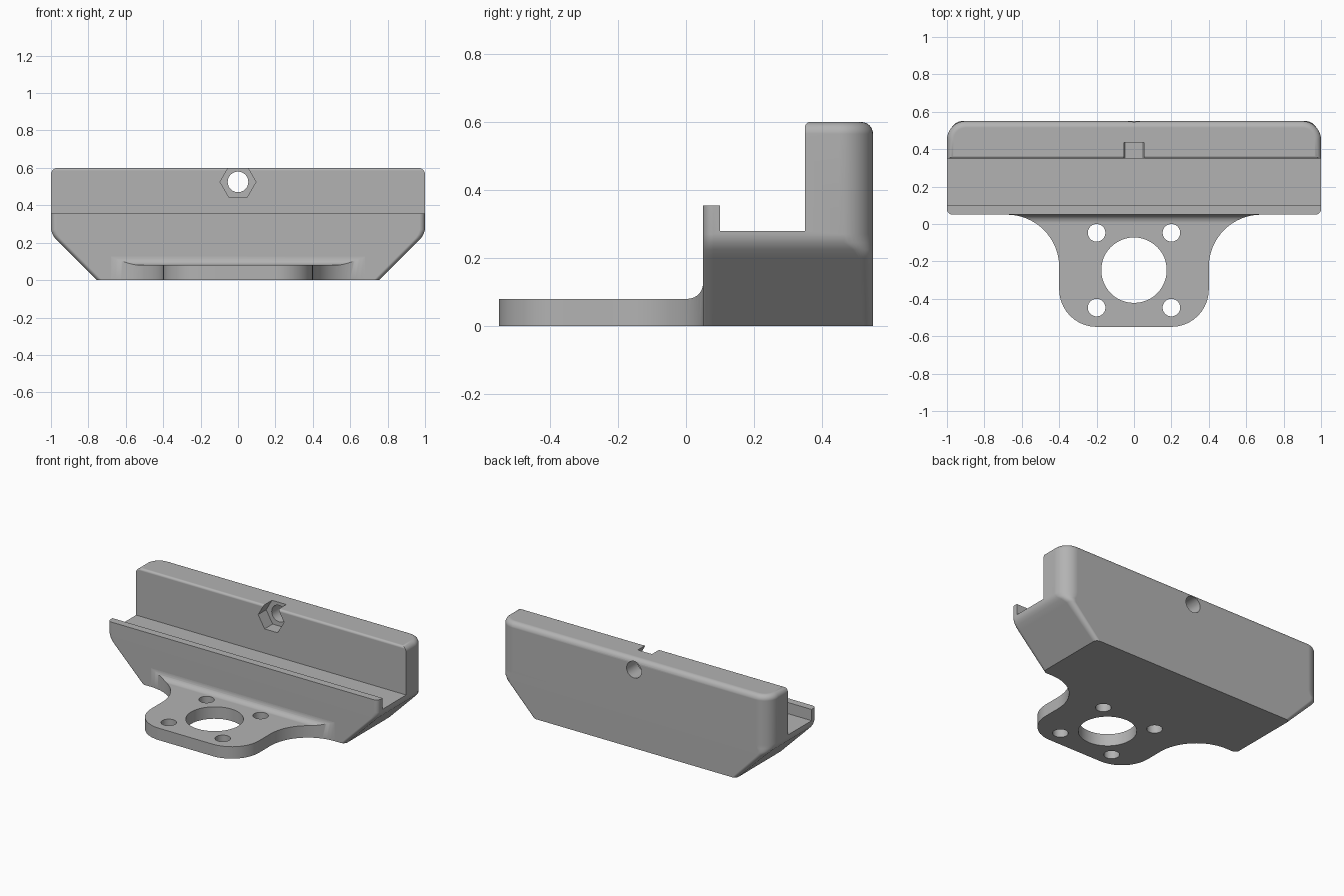
import bpy
import bmesh
from math import sin, cos, pi, radians

if "Cube" in bpy.data.objects:
    bpy.data.objects.remove(bpy.data.objects["Cube"])

grey = bpy.data.materials.new("plain grey")
grey.use_nodes = True
grey.diffuse_color = (0.45, 0.45, 0.45, 1)
grey.node_tree.nodes["Principled BSDF"].inputs["Base Color"].default_value = grey.diffuse_color


def arc(cx, cy, r, start, end, steps=10):
    """Points on an arc, angles in degrees."""
    angles = [radians(start + (end - start) * i / steps) for i in range(steps + 1)]
    return [(cx + r * cos(a), cy + r * sin(a)) for a in angles]


def loft(name, rings):
    """Closed solid through rings of equal point count."""
    bm = bmesh.new()
    loops = [[bm.verts.new(p) for p in ring] for ring in rings]
    n = len(loops[0])
    for low, high in zip(loops, loops[1:]):
        for i in range(n):
            j = (i + 1) % n
            bm.faces.new((low[i], low[j], high[j], high[i]))
    bm.faces.new(loops[0][::-1])
    bm.faces.new(loops[-1])
    bmesh.ops.recalc_face_normals(bm, faces=bm.faces)
    mesh = bpy.data.meshes.new(name)
    bm.to_mesh(mesh)
    bm.free()
    mesh.materials.append(grey)
    obj = bpy.data.objects.new(name, mesh)
    bpy.context.collection.objects.link(obj)
    return obj


def prism(name, points, axis, start, end):
    """Extrude a 2D profile along x, y or z."""
    place = {"x": lambda a, b, t: (t, a, b),
             "y": lambda a, b, t: (a, t, b),
             "z": lambda a, b, t: (a, b, t)}[axis]
    return loft(name, [[place(a, b, t) for a, b in points] for t in (start, end)])


def cut(obj, cutters):
    bpy.context.view_layer.objects.active = obj
    for cutter in cutters:
        mod = obj.modifiers.new("cut", "BOOLEAN")
        mod.operation = "DIFFERENCE"
        mod.solver = "EXACT"
        mod.object = cutter
        bpy.ops.object.modifier_apply(modifier=mod.name)
        bpy.data.objects.remove(cutter)


def finish(obj):
    bpy.ops.object.select_all(action="DESELECT")
    obj.select_set(True)
    bpy.context.view_layer.objects.active = obj
    bpy.ops.object.shade_smooth_by_angle(angle=radians(30))
    mod = obj.modifiers.new("even shading", "WEIGHTED_NORMAL")
    mod.keep_sharp = True


# Clamp body: rounded plan outlines stacked upward, flaring out over the chamfer
FRONT, BACK = 0.05, 0.55


def plan(z, w, rb, inset=0.0):
    w, rb, back, rf = w - inset, rb - inset, BACK - inset, 0.03
    pts = (arc(w - rb, back - rb, rb, 0, 90) + arc(rb - w, back - rb, rb, 90, 180)
           + arc(rf - w, FRONT + rf, rf, 180, 270) + arc(w - rf, FRONT + rf, rf, 270, 360))
    return [(x, y, z) for x, y in pts]


levels = [(0, 0.755, 0.03), (0.2, 0.955, 0.04), (0.225, 0.979, 0.06),
          (0.245, 0.992, 0.085), (0.27, 1, 0.1)]
rings = [plan(*level) for level in levels]
ROUND = 0.035
for c, s in arc(0, 0, ROUND, 0, 90, 6):
    rings.append(plan(0.6 - ROUND + s, 1, 0.1, ROUND - c))
body = loft("clamp_body", rings)

# Open channel between front lip and rear wall, easing the wall's top edge
channel = [(0, 0.355), (0.1, 0.355), (0.1, 0.28), (0.35, 0.28)]
channel += arc(0.365, 0.585, 0.015, 180, 90, 5) + [(0.365, 0.7), (0, 0.7)]
cut(body, [
    prism("channel_cutter", channel, "x", -1.2, 1.2),
    prism("nut_pocket_cutter", arc(0, 0.525, 0.096, 0, 300, 5), "y", 0.2, 0.435),
    prism("bolt_hole_cutter", arc(0, 0.525, 0.055, 0, 350, 35), "y", 0.2, 0.7),
])
finish(body)

# Mounting flange: rounded outer corners, sweeping into the body
right = arc(0.2, -0.35, 0.2, -90, 0) + arc(0.68, -0.23, 0.28, 180, 90, 16)
outline = right + [(-x, y) for x, y in reversed(right)]
flange = prism("mounting_flange", outline, "z", 0, 0.125)

# Flange top with a fillet rising to the body front, then the holes
R = 0.045
above = [(-1, 0.08)] + arc(FRONT - R, 0.08 + R, R, -90, 0, 8) + [(FRONT, 0.3), (-1, 0.3)]
cutters = [prism("flange_top_cutter", above, "x", -1, 1)]
holes = [(0, -0.247, 0.175)] + [(x, y, 0.047) for x in (-0.2, 0.2) for y in (-0.047, -0.447)]
for x, y, r in holes:
    cutters.append(prism("hole_cutter", arc(x, y, r, 0, 352.5, 47), "z", -0.1, 0.3))
cut(flange, cutters)
finish(flange)
